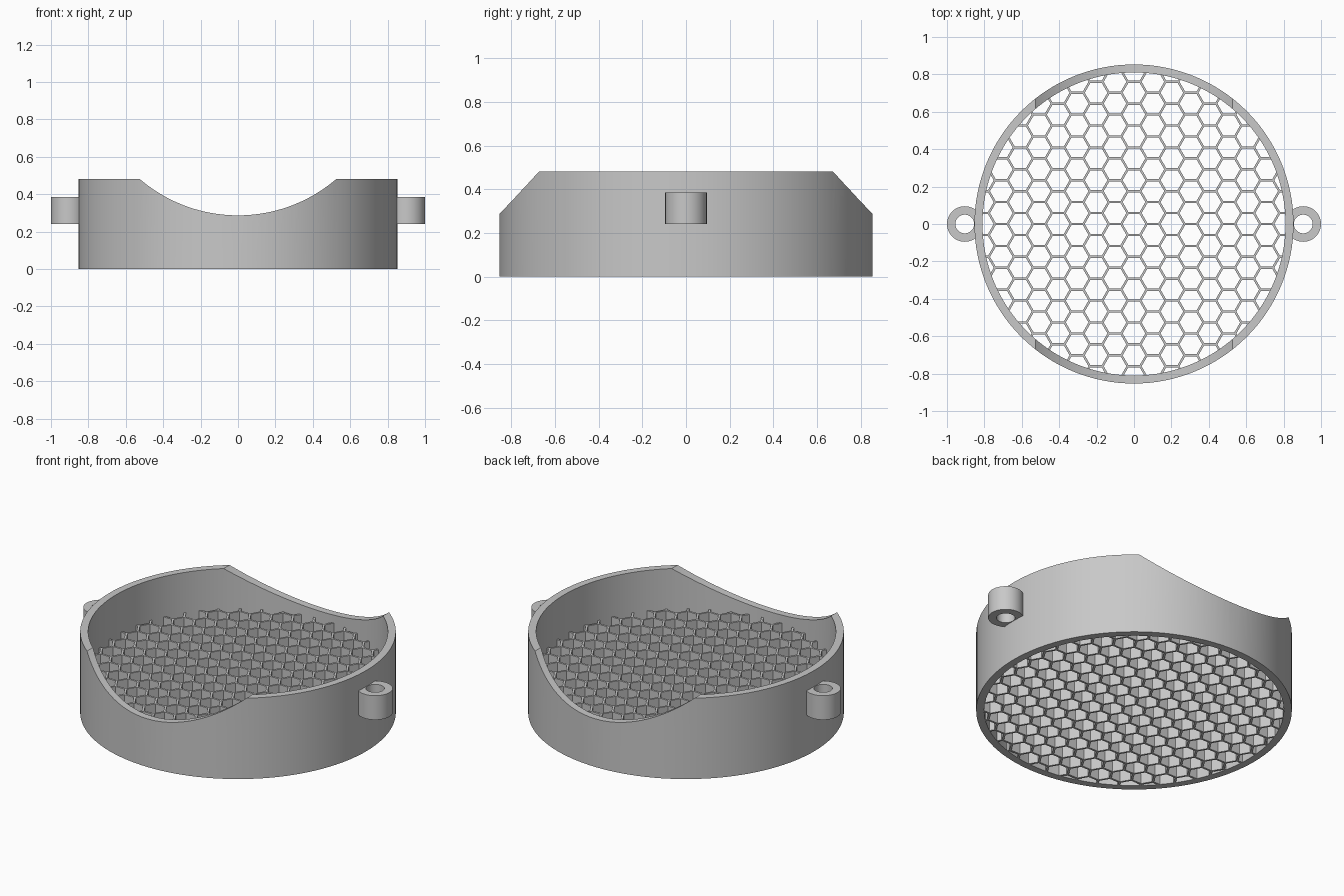
import bpy, bmesh, math
from mathutils import Matrix

if "Cube" in bpy.data.objects:
    bpy.data.objects.remove(bpy.data.objects["Cube"], do_unlink=True)

OUTER, INNER, HEIGHT = 0.853, 0.81, 0.482
GRID_TOP = 0.242
PITCH = 0.117          # distance between neighbouring cells
WEB = 0.012            # thickness of the honeycomb walls
SAG_RADIUS, SAG_LOW = 0.807, 0.287

grey = bpy.data.materials.new("grey plastic")
grey.use_nodes = True
colour = (0.58, 0.58, 0.58, 1)
grey.diffuse_color = colour
grey.node_tree.nodes["Principled BSDF"].inputs["Base Color"].default_value = colour


def new_object(name, bm):
    mesh = bpy.data.meshes.new(name)
    bmesh.ops.recalc_face_normals(bm, faces=bm.faces)
    bm.to_mesh(mesh)
    bm.free()
    mesh.materials.append(grey)
    obj = bpy.data.objects.new(name, mesh)
    bpy.context.collection.objects.link(obj)
    return obj


def add_cylinder(bm, radius, depth, sides, matrix):
    bmesh.ops.create_cone(bm, cap_ends=True, segments=sides, radius1=radius,
                          radius2=radius, depth=depth, matrix=matrix)


def tube(name, r_out, r_in, z0, z1, sides, x=0):
    bm = bmesh.new()
    loops = []
    for r, z in ((r_out, z0), (r_out, z1), (r_in, z1), (r_in, z0)):
        loops.append([bm.verts.new((x + r * math.cos(math.tau * i / sides),
                                    r * math.sin(math.tau * i / sides), z))
                      for i in range(sides)])
    for a, b in zip(loops, loops[1:] + loops[:1]):
        for i in range(sides):
            j = (i + 1) % sides
            bm.faces.new((a[i], a[j], b[j], b[i]))
    return new_object(name, bm)


def activate(obj):
    bpy.ops.object.select_all(action="DESELECT")
    obj.select_set(True)
    bpy.context.view_layer.objects.active = obj


def cut(obj, cutter):
    cutter.hide_render = True
    mod = obj.modifiers.new("cut", "BOOLEAN")
    mod.operation, mod.solver, mod.object = "DIFFERENCE", "EXACT", cutter
    activate(obj)
    bpy.ops.object.modifier_apply(modifier=mod.name)
    bpy.data.objects.remove(cutter, do_unlink=True)


def smooth(obj):
    activate(obj)
    bpy.ops.object.shade_smooth_by_angle(angle=math.radians(30))


# Round wall with a curved dip at the front and back
wall = tube("round_wall", OUTER, INNER, 0, HEIGHT, 128)
bm = bmesh.new()
add_cylinder(bm, SAG_RADIUS, 2, 128,
             Matrix.Translation((0, 0, SAG_LOW + SAG_RADIUS))
             @ Matrix.Rotation(math.pi / 2, 4, "X"))
cut(wall, new_object("dip_cutter", bm))
smooth(wall)

# Honeycomb floor: a disc with hexagonal holes, points facing left and right
bm = bmesh.new()
add_cylinder(bm, INNER + 0.004, GRID_TOP, 128, Matrix.Translation((0, 0, GRID_TOP / 2)))
honeycomb = new_object("honeycomb_floor", bm)

bm = bmesh.new()
step = PITCH * math.sqrt(3) / 2
hole = (PITCH - WEB) / math.sqrt(3)
for col in range(-9, 10):
    for row in range(-9, 10):
        x, y = col * step, (row + (col % 2) / 2) * PITCH
        if math.hypot(x, y) < INNER + hole:
            add_cylinder(bm, hole, GRID_TOP * 3, 6,
                         Matrix.Translation((x, y, GRID_TOP / 2))
                         @ Matrix.Rotation(math.pi / 2, 4, "Z"))
cut(honeycomb, new_object("hex_cutter", bm))

# Screw eyelets on both sides
for side, x in (("left", 0.905), ("right", -0.905)):
    smooth(tube(side + "_eyelet", 0.095, 0.05, 0.242, 0.386, 48, x))
